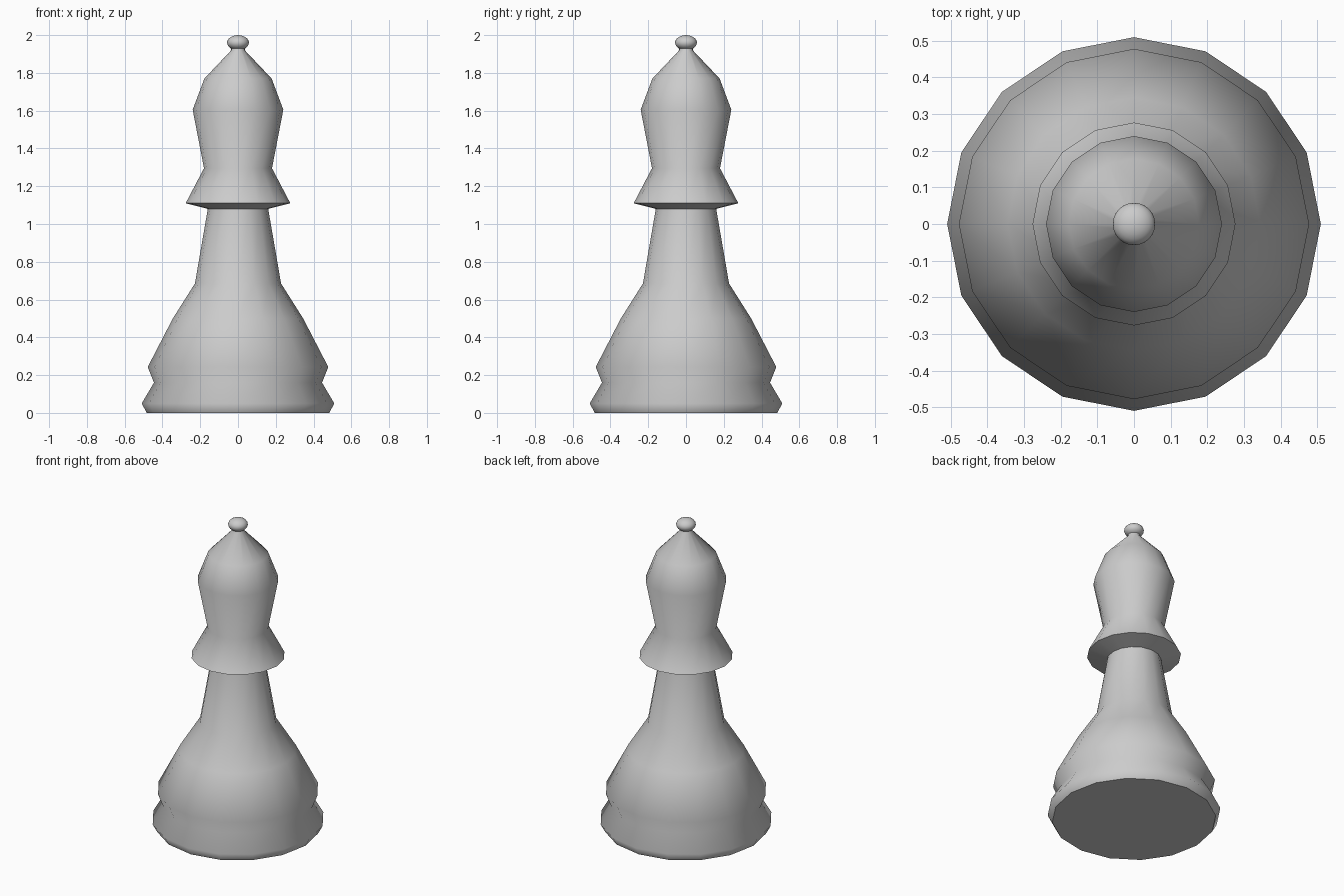
import bpy, bmesh, math

if "Cube" in bpy.data.objects:
    bpy.data.objects.remove(bpy.data.objects["Cube"])

SIDES = 16


def lathe(name, profile):
    """Revolve (radius, height) points around z into a closed solid."""
    bm = bmesh.new()
    rings = []
    for r, z in profile:
        rings.append([bm.verts.new((r * math.cos(2 * math.pi * i / SIDES),
                                    r * math.sin(2 * math.pi * i / SIDES), z))
                      for i in range(SIDES)])
    for low, high in zip(rings, rings[1:]):
        for i in range(SIDES):
            j = (i + 1) % SIDES
            bm.faces.new((low[i], low[j], high[j], high[i]))
    bm.faces.new(rings[0][::-1])
    bm.faces.new(rings[-1])
    mesh = bpy.data.meshes.new(name)
    bm.to_mesh(mesh)
    bm.free()
    obj = bpy.data.objects.new(name, mesh)
    bpy.context.collection.objects.link(obj)
    return obj


def smooth(obj, angle):
    bpy.ops.object.select_all(action='DESELECT')
    obj.select_set(True)
    bpy.context.view_layer.objects.active = obj
    bpy.ops.object.shade_smooth_by_angle(angle=math.radians(angle))


# Base, stem, collar and head in one turned piece
body = lathe("turned_body", [
    (0.483, 0.0), (0.51, 0.05), (0.445, 0.16), (0.478, 0.243),   # foot
    (0.345, 0.50), (0.228, 0.685), (0.16, 1.08),                 # stem
    (0.277, 1.11), (0.18, 1.295),                                # collar
    (0.24, 1.605), (0.178, 1.77), (0.036, 1.92), (0.036, 1.935)  # head
])
smooth(body, 60)

# Slightly flattened finial ball
bpy.ops.mesh.primitive_uv_sphere_add(segments=24, ring_count=12, radius=1,
                                     location=(0, 0, 1.96))
ball = bpy.context.object
ball.name = "finial_ball"
ball.scale = (0.058, 0.058, 0.04)
bpy.ops.object.transform_apply(location=False, rotation=False, scale=True)
smooth(ball, 60)
